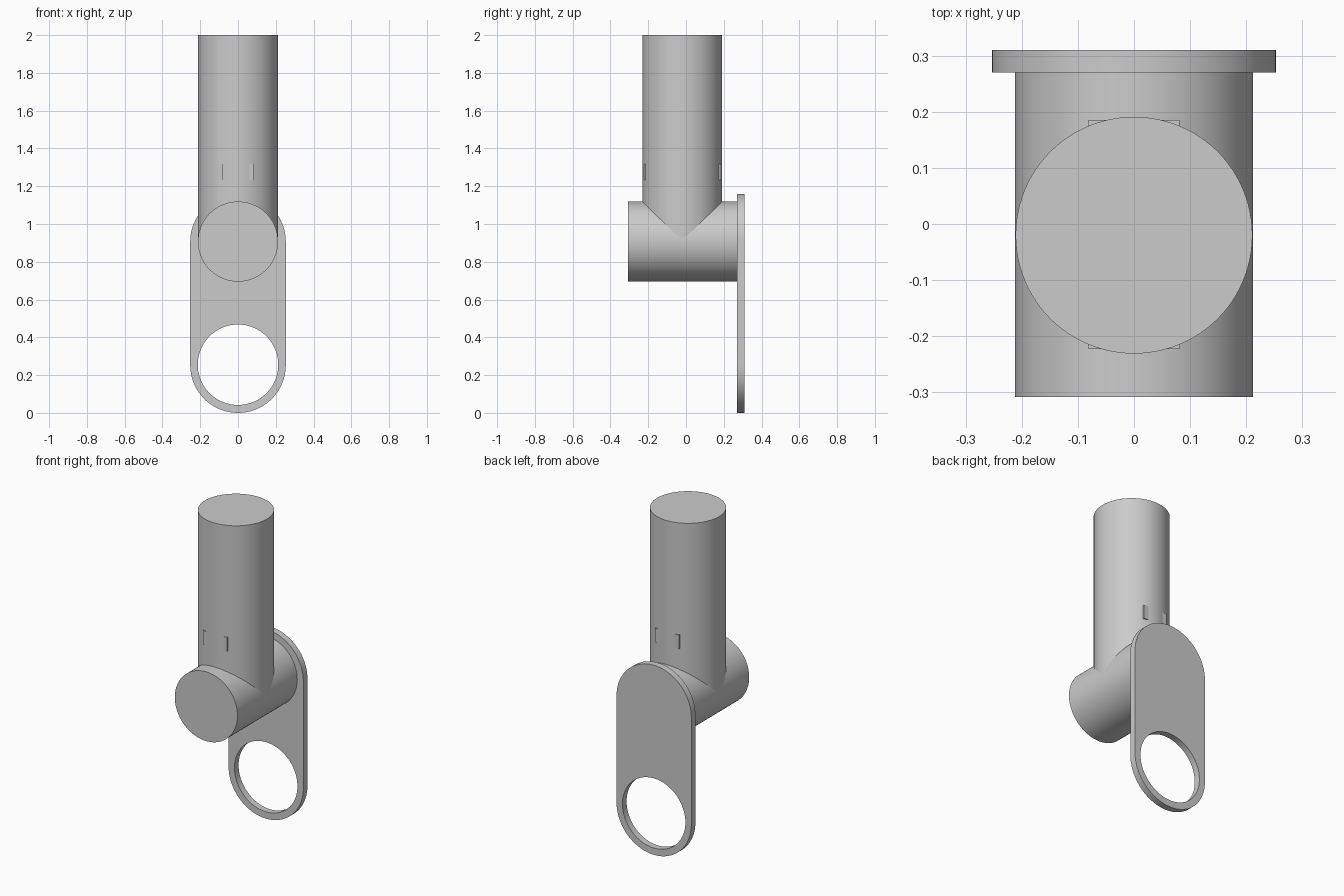
import bpy, bmesh, math
from mathutils import Matrix

if "Cube" in bpy.data.objects:
    bpy.data.objects.remove(bpy.data.objects["Cube"], do_unlink=True)

grey = bpy.data.materials.new("light_grey")
grey.use_nodes = True
grey.diffuse_color = (0.6, 0.6, 0.6, 1)
grey.node_tree.nodes["Principled BSDF"].inputs["Base Color"].default_value = (0.6, 0.6, 0.6, 1)

AXIS_Z = 0.907       # height of the cross barrel and the plate's upper arc
HOLE_Z = 0.253       # height of the plate's lower arc and its hole
BACK, FRONT = 0.31, 0.27


def finish(name, bm):
    bmesh.ops.recalc_face_normals(bm, faces=bm.faces)
    mesh = bpy.data.meshes.new(name)
    bm.to_mesh(mesh)
    bm.free()
    mesh.materials.append(grey)
    obj = bpy.data.objects.new(name, mesh)
    bpy.context.collection.objects.link(obj)
    bpy.ops.object.select_all(action='DESELECT')
    obj.select_set(True)
    bpy.context.view_layer.objects.active = obj
    bpy.ops.object.shade_smooth_by_angle(angle=math.radians(30))
    return obj


def cylinder(name, radius, length, matrix):
    bm = bmesh.new()
    bmesh.ops.create_cone(bm, cap_ends=True, segments=96, radius1=radius,
                          radius2=radius, depth=length, matrix=matrix)
    return finish(name, bm)


lay = Matrix.Rotation(math.pi / 2, 4, 'X')

# Upright post, sunk to the axis of the cross barrel
cylinder("upright_post", 0.211, 2 - AXIS_Z,
         Matrix.Translation((0, -0.02, (2 + AXIS_Z) / 2)))

# Cross barrel, running front to back into the plate
barrel_front, barrel_back = -0.308, FRONT + 0.005
cylinder("cross_barrel", 0.212, barrel_back - barrel_front,
         Matrix.Translation((0, (barrel_front + barrel_back) / 2, AXIS_Z)) @ lay)

# Locking key through the post; only its corners break the surface
bm = bmesh.new()
bmesh.ops.create_cube(bm, size=1, matrix=Matrix.Translation((0, -0.019, 1.275))
                      @ Matrix.Diagonal((0.163, 0.408, 0.085, 1)))
finish("locking_key", bm)

# Hanging plate with rounded ends
bm = bmesh.new()
outline = []
for centre, start in ((AXIS_Z, 0), (HOLE_Z, math.pi)):
    for i in range(49):
        a = start + math.pi * i / 48
        outline.append(bm.verts.new((0.253 * math.cos(a), FRONT, centre + 0.253 * math.sin(a))))
face = bm.faces.new(outline)
side = bmesh.ops.extrude_face_region(bm, geom=[face])
bmesh.ops.translate(bm, vec=(0, BACK - FRONT, 0),
                    verts=[g for g in side["geom"] if isinstance(g, bmesh.types.BMVert)])
plate = finish("hanging_plate", bm)

# Round hole through the lower end of the plate
cutter = cylinder("hole_cutter", 0.213, 0.2,
                  Matrix.Translation((0, (FRONT + BACK) / 2, HOLE_Z + 0.002)) @ lay)
cutter.hide_render = True
cut = plate.modifiers.new("hole", 'BOOLEAN')
cut.operation, cut.solver, cut.object = 'DIFFERENCE', 'EXACT', cutter
bpy.context.view_layer.objects.active = plate
while plate.modifiers[0] != cut:
    bpy.ops.object.modifier_move_up(modifier=cut.name)
bpy.ops.object.modifier_apply(modifier=cut.name)
bpy.data.objects.remove(cutter, do_unlink=True)
bpy.ops.object.select_all(action='DESELECT')
plate.select_set(True)
bpy.context.view_layer.objects.active = plate
bpy.ops.object.shade_smooth_by_angle(angle=math.radians(30))
